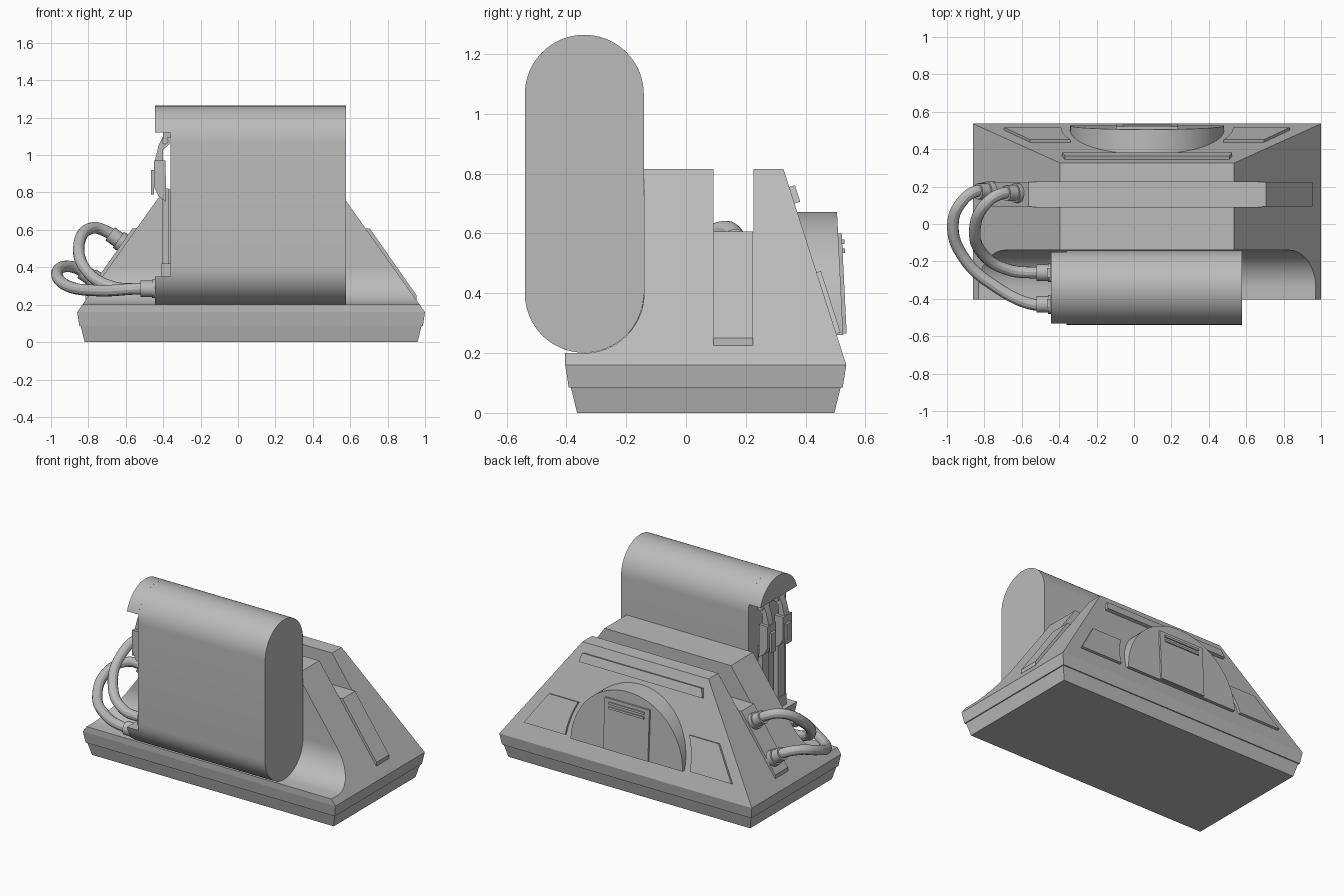
import bpy, bmesh
from math import sin, cos, pi, sqrt, asin
from mathutils import Vector

if "Cube" in bpy.data.objects:
    bpy.data.objects.remove(bpy.data.objects["Cube"], do_unlink=True)

GREY = (0.5, 0.5, 0.5, 1)
grey = bpy.data.materials.new("plain_grey")
grey.use_nodes = True
grey.diffuse_color = GREY
grey.node_tree.nodes["Principled BSDF"].inputs["Base Color"].default_value = GREY

MID = 0.07                 # centre line of the stand in x
BACK = Vector((0, 0.952, 0.305))   # outward direction of the sloping back
OUT = Vector((-0.815, 0, 0.58))    # outward direction of the hose side


def finish(obj):
    obj.data.materials.clear()
    obj.data.materials.append(grey)
    bpy.ops.object.select_all(action="DESELECT")
    obj.select_set(True)
    bpy.context.view_layer.objects.active = obj
    bpy.ops.object.shade_smooth_by_angle(angle=0.5)
    return obj


def skin(name, rings):
    """Join equal closed rings of points and cap both ends."""
    bm = bmesh.new()
    loops = [[bm.verts.new(p) for p in ring] for ring in rings]
    n = len(loops[0])
    for a, b in zip(loops, loops[1:]):
        for i in range(n):
            j = (i + 1) % n
            bm.faces.new((a[i], a[j], b[j], b[i]))
    bm.faces.new(loops[0])
    bm.faces.new(loops[-1])
    bmesh.ops.recalc_face_normals(bm, faces=bm.faces)
    mesh = bpy.data.meshes.new(name)
    bm.to_mesh(mesh)
    bm.free()
    obj = bpy.data.objects.new(name, mesh)
    bpy.context.collection.objects.link(obj)
    return finish(obj)


def prism(name, points, push):
    pts = [Vector(p) for p in points]
    return skin(name, [pts, [p + Vector(push) for p in pts]])


def arc(cx, cy, r, start, end, n=24):
    return [(cx + r * cos(start + (end - start) * i / n),
             cy + r * sin(start + (end - start) * i / n)) for i in range(n + 1)]


def box(name, x0, x1, y0, y1, z0, z1):
    return prism(name, [(x0, y0, z0), (x1, y0, z0), (x1, y1, z0), (x0, y1, z0)], (0, 0, z1 - z0))


def rod(name, a, b, r, n=24):
    a, b = Vector(a), Vector(b)
    q = (b - a).to_track_quat("Z", "Y")
    return prism(name, [a + q @ Vector((x, y, 0)) for x, y in arc(0, 0, r, 0, 2 * pi * (n - 1) / n, n - 1)], b - a)


# Stepped base
def rect(grow, z):
    x, y = 0.89 + grow, 0.43 + grow
    return [(MID + sx * x, 0.066 + sy * y, z) for sx, sy in ((-1, -1), (1, -1), (1, 1), (-1, 1))]


skin("base", [rect(0, 0), rect(0.021, 0.085), rect(0.028, 0.085), rect(0.04, 0.16)])


# Tapered body with a curved cradle in front and a slot across the top
def half_width(z):
    return 0.93 - (z - 0.16) * 0.71


profile = [(-0.404, 0.16), (-0.404, 0.2)] + arc(-0.34, 0.4, 0.2, -pi / 2, 0, 16)
profile += [(-0.14, 0.815), (0.092, 0.815), (0.092, 0.605), (0.225, 0.605),
            (0.225, 0.815), (0.326, 0.815), (0.536, 0.16)]
skin("body", [[(MID + s * half_width(z), y, z) for y, z in profile] for s in (-1, 1)])

# Raised band filling the lower part of the slot on both sides
band = [(0.635, 0.607), (0.885, 0.25), (0.885, 0.225)]
band = [(MID + x, z) for x, z in band] + [(MID - x, z) for x, z in reversed(band)]
prism("side_band", [(x, 0.0925, z) for x, z in band], (0, 0.132, 0))

# Upright rounded pod, with its end recessed between two overhanging lips
POD_Y, LOW, HIGH, R = -0.34, 0.4, 1.065, 0.199
stadium = arc(POD_Y, HIGH, R, 0, pi, 32) + arc(POD_Y, LOW, R, pi, 2 * pi, 32)
prism("pod", [(-0.36, y, z) for y, z in stadium], (0.937, 0, 0))
t = asin(0.055 / R)
prism("pod_top_lip", [(-0.445, y, z) for y, z in arc(POD_Y, HIGH, R, t, pi - t, 32)], (0.085, 0, 0))
t = asin(0.05 / R)
prism("pod_bottom_lip", [(-0.445, y, z) for y, z in arc(POD_Y, LOW, R, pi + t, 2 * pi - t, 32)], (0.085, 0, 0))

# Pair of latches hanging in the recess
for side, y in (("rear", -0.26), ("front", -0.425)):
    w = 0.035
    box(side + "_latch_strip", -0.405, -0.372, y - w, y + w, 0.35, 0.82)
    box(side + "_latch_foot", -0.412, -0.358, y - 0.045, y + 0.045, 0.35, 0.42)
    grip = [(-0.385, 0.75), (-0.425, 0.78), (-0.45, 0.83), (-0.45, 0.97), (-0.387, 0.97)]
    prism(side + "_latch_grip", [(x, y - 0.045, z) for x, z in grip], (0, 0.09, 0))
    box(side + "_latch_lever", -0.465, -0.449, y - 0.025, y + 0.025, 0.79, 0.92)
    link = [(-0.445, 0.97), (-0.4, 0.97), (-0.4, 1.03), (-0.365, 1.06), (-0.365, 1.1), (-0.4, 1.1), (-0.425, 1.05)]
    prism(side + "_latch_link", [(x, y - 0.025, z) for x, z in link], (0, 0.05, 0))
    rod(side + "_latch_pin", (-0.39, y - 0.04, 1.075), (-0.39, y + 0.04, 1.075), 0.018, 12)
    box(side + "_latch_hanger", -0.4, -0.358, y - 0.035, y + 0.035, 1.09, 1.125)


# Hoses from the side band to the foot of the pod
def hose(name, root, y, path, pod_y):
    root = Vector(root)
    rod(name + "_side_nut", root - OUT * 0.03, root + OUT * 0.03, 0.052)
    rod(name + "_side_collar", root, root + OUT * 0.085, 0.043)
    rod(name + "_pod_collar", (-0.52, pod_y, 0.285), (-0.44, pod_y, 0.285), 0.044)
    rod(name + "_pod_nut", (-0.46, pod_y, 0.285), (-0.43, pod_y, 0.285), 0.05)
    points = [root + OUT * 0.06, root + OUT * 0.1] + path + [(-0.54, pod_y, 0.285), (-0.5, pod_y, 0.285)]
    curve = bpy.data.curves.new(name, "CURVE")
    curve.dimensions = "3D"
    curve.bevel_depth = 0.031
    curve.bevel_resolution = 4
    spline = curve.splines.new("BEZIER")
    spline.bezier_points.add(len(points) - 1)
    for knot, p in zip(spline.bezier_points, points):
        knot.co = p
        knot.handle_left_type = knot.handle_right_type = "AUTO"
    obj = bpy.data.objects.new(name, curve)
    bpy.context.collection.objects.link(obj)
    bpy.ops.object.select_all(action="DESELECT")
    obj.select_set(True)
    bpy.context.view_layer.objects.active = obj
    bpy.ops.object.convert(target="MESH")
    finish(bpy.context.view_layer.objects.active)


hose("upper_hose", (-0.615, 0.165, 0.53), 0.165,
     [(-0.78, 0.12, 0.61), (-0.85, -0.02, 0.52), (-0.8, -0.17, 0.37), (-0.67, -0.245, 0.295)], -0.26)
hose("lower_hose", (-0.765, 0.175, 0.33), 0.175,
     [(-0.92, 0.12, 0.405), (-0.968, 0, 0.37), (-0.91, -0.18, 0.3), (-0.74, -0.335, 0.275)], -0.43)


# Plates on the sloping back
def back_plate(name, outline, thick):
    prism(name, [Vector((x, 0.536 - (z - 0.16) * 0.3206, z)) - BACK * 0.01 for x, z in outline],
          BACK * (thick + 0.01))


back_plate("back_top_bar", [(MID - 0.455, 0.7), (MID + 0.455, 0.7), (MID + 0.44, 0.755), (MID - 0.44, 0.755)], 0.02)
for side, s in (("left", 1), ("right", -1)):
    inner = [(MID + s * sqrt(0.46 ** 2 - (z - 0.26) ** 2), z) for z in (0.265, 0.32, 0.37, 0.42, 0.47)]
    back_plate(side + "_back_plate", inner + [(MID + s * 0.625, 0.47), (MID + s * 0.765, 0.265)], 0.015)


# Half drum on the back with a raised hatch and grille bars
def drum_y(z):
    return 0.505 + 0.05 * (0.67 - z)


def drum_plate(name, half, z0, z1, sink, rise):
    prism(name, [(MID + x, drum_y(z) - sink, z) for x, z in ((-half, z0), (half, z0), (half, z1), (-half, z1))],
          (0, sink + rise, 0))


prism("back_drum", [(x, drum_y(z), z) for x, z in arc(MID, 0.26, 0.412, 0, pi, 48)], (0, -0.2, 0))
drum_plate("drum_hatch", 0.165, 0.265, 0.6, 0.01, 0.012)
for i, z in enumerate((0.535, 0.565)):
    drum_plate("grille_bar_%d" % (i + 1), 0.13, z, z + 0.014, 0, 0.02)
